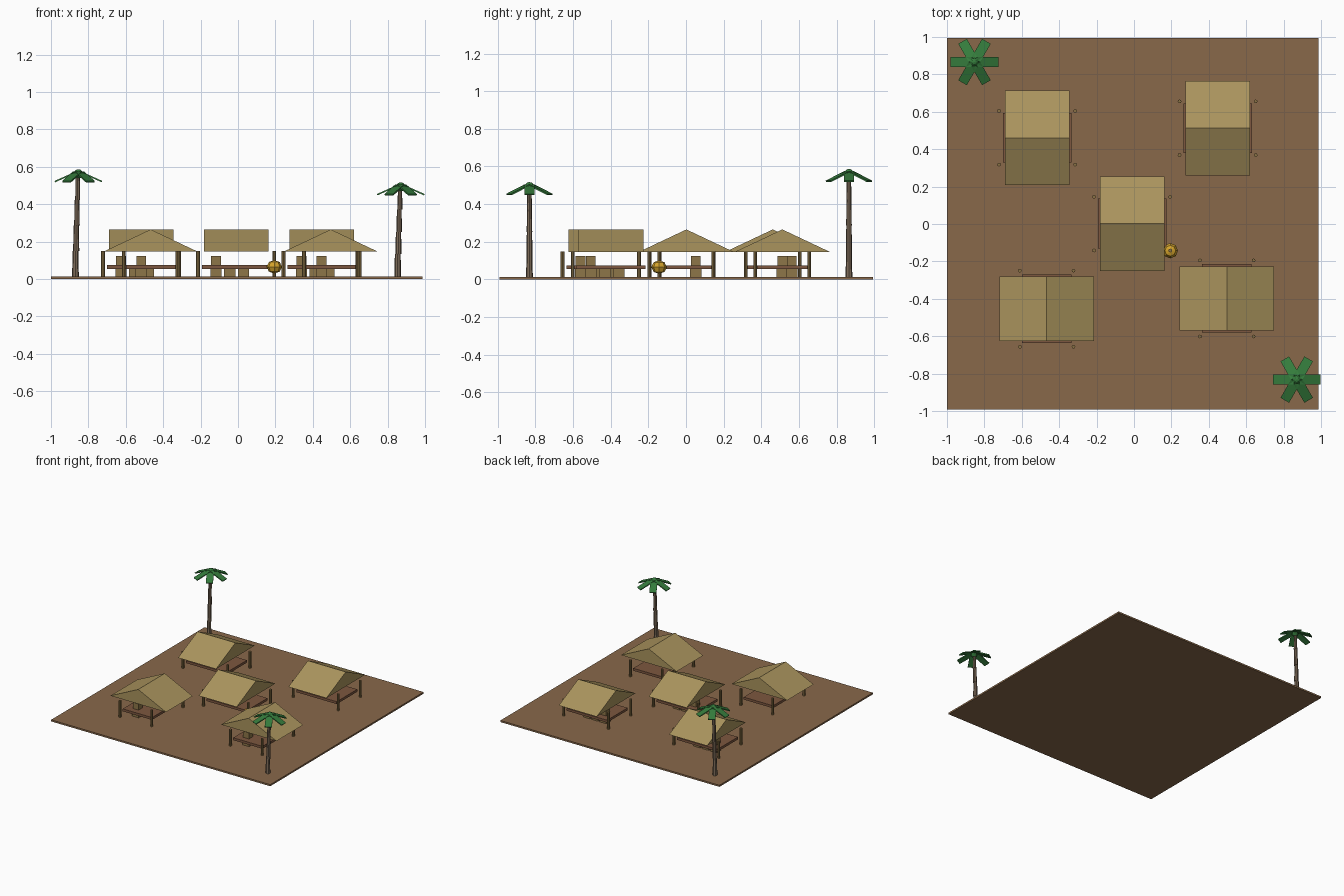
import bpy, bmesh, math
from mathutils import Matrix, Vector

if "Cube" in bpy.data.objects:
    bpy.data.objects.remove(bpy.data.objects["Cube"])


def mat(name, rgb):
    m = bpy.data.materials.new(name)
    m.diffuse_color = (*rgb, 1)
    m.use_nodes = True
    m.node_tree.nodes["Principled BSDF"].inputs["Base Color"].default_value = m.diffuse_color
    return m


EARTH = mat("packed earth", (0.25, 0.14, 0.068))
THATCH = mat("thatch", (0.40, 0.295, 0.11))
POLE = mat("pole wood", (0.25, 0.165, 0.06))
PLANK = mat("plank wood", (0.205, 0.095, 0.05))
CRATE = mat("crate wood", (0.27, 0.18, 0.065))
GOLD = mat("lantern gold", (0.66, 0.37, 0.025))
BARK = mat("palm bark", (0.21, 0.15, 0.10))
LEAF = mat("palm green", (0.035, 0.20, 0.045))
G = 0.0135  # top of the ground slab


def finish(name, bm, material, matrix=Matrix()):
    bmesh.ops.recalc_face_normals(bm, faces=bm.faces)
    me = bpy.data.meshes.new(name)
    bm.to_mesh(me)
    bm.free()
    me.materials.append(material)
    ob = bpy.data.objects.new(name, me)
    ob.matrix_world = matrix
    bpy.context.collection.objects.link(ob)
    return ob


def box(name, centre, size, material, matrix=Matrix()):
    bm = bmesh.new()
    bmesh.ops.create_cube(bm, size=1, matrix=Matrix.Translation(centre) @ Matrix.Diagonal((*size, 1)))
    return finish(name, bm, material, matrix)


def cone(name, base, r1, r2, h, sides, material, matrix=Matrix()):
    bm = bmesh.new()
    bmesh.ops.create_cone(bm, cap_ends=True, segments=sides, radius1=r1, radius2=r2, depth=h,
                          matrix=Matrix.Translation(Vector(base) + Vector((0, 0, h / 2))))
    return finish(name, bm, material, matrix)


def ball(name, centre, scale, segs, rings, material):
    bm = bmesh.new()
    bmesh.ops.create_uvsphere(bm, u_segments=segs, v_segments=rings, radius=1,
                              matrix=Matrix.Translation(centre) @ Matrix.Diagonal((*scale, 1)))
    return finish(name, bm, material)


def stall(x, y, turn):
    M = Matrix.Translation((x, y, 0)) @ Matrix.Rotation(turn, 4, 'Z')
    # corner posts
    for sx in (-1, 1):
        for sy in (-1, 1):
            cone("stall_post", (sx * 0.2035, sy * 0.1435, G), 0.01, 0.01, 0.149 - G, 8, POLE, M)
    # counter board
    box("counter", (0, 0, 0.0645), (0.366, 0.266, 0.02), PLANK, M)
    # gabled thatch roof, ridge along local x
    bm = bmesh.new()
    ends = [[bm.verts.new((sx * 0.172, py, pz)) for py, pz in ((-0.252, 0.146), (0.252, 0.146), (0, 0.265))]
            for sx in (-1, 1)]
    for e in ends:
        bm.faces.new(e)
    for i in range(3):
        j = (i + 1) % 3
        bm.faces.new((ends[0][i], ends[0][j], ends[1][j], ends[1][i]))
    finish("thatch_roof", bm, THATCH, M)
    # crates: a row of three with a smaller one stacked on top
    for cx in (-0.108, -0.034, 0.04):
        box("crate", (cx, 0.05, G + 0.03), (0.06, 0.06, 0.06), CRATE, M)
    box("stacked_crate", (-0.108, 0.05, G + 0.085), (0.052, 0.052, 0.05), CRATE, M)


def palm(x, y, top):
    # stacked, slightly leaning trunk
    n = 4
    h = (top - G) / n
    for i in range(n):
        cone("palm_trunk", (x - 0.016 + 0.004 * i, y, G + i * h), 0.018 - 0.0015 * i,
             0.0155 - 0.0015 * i, h, 8, BARK)
    # six drooping fronds
    for k in range(6):
        M = (Matrix.Translation((x, y, top + 0.017)) @ Matrix.Rotation(k * math.pi / 3, 4, 'Z')
             @ Matrix.Rotation(0.42, 4, 'Y'))
        box("palm_frond", (0.076, 0, 0), (0.124, 0.053, 0.008), LEAF, M)
    # crown bud
    ball("palm_bud", (x, y, top + 0.002), (0.025, 0.025, 0.025), 8, 6, LEAF)


# ground slab
box("ground", (-0.007, 0.002, G / 2), (1.986, 1.986, G), EARTH)

# market stalls
for sx, sy, turn in ((-0.01, 0.002, 0), (-0.518, 0.461, 0), (0.447, 0.512, 0),
                     (-0.467, -0.453, math.pi / 2), (0.496, -0.398, math.pi / 2)):
    stall(sx, sy, turn)

# lantern on the middle stall's front post
ball("lantern", (0.194, -0.143, 0.065), (0.041, 0.041, 0.036), 8, 4, GOLD)

# palms
palm(-0.853, 0.866, 0.56)
palm(0.87, -0.832, 0.49)
